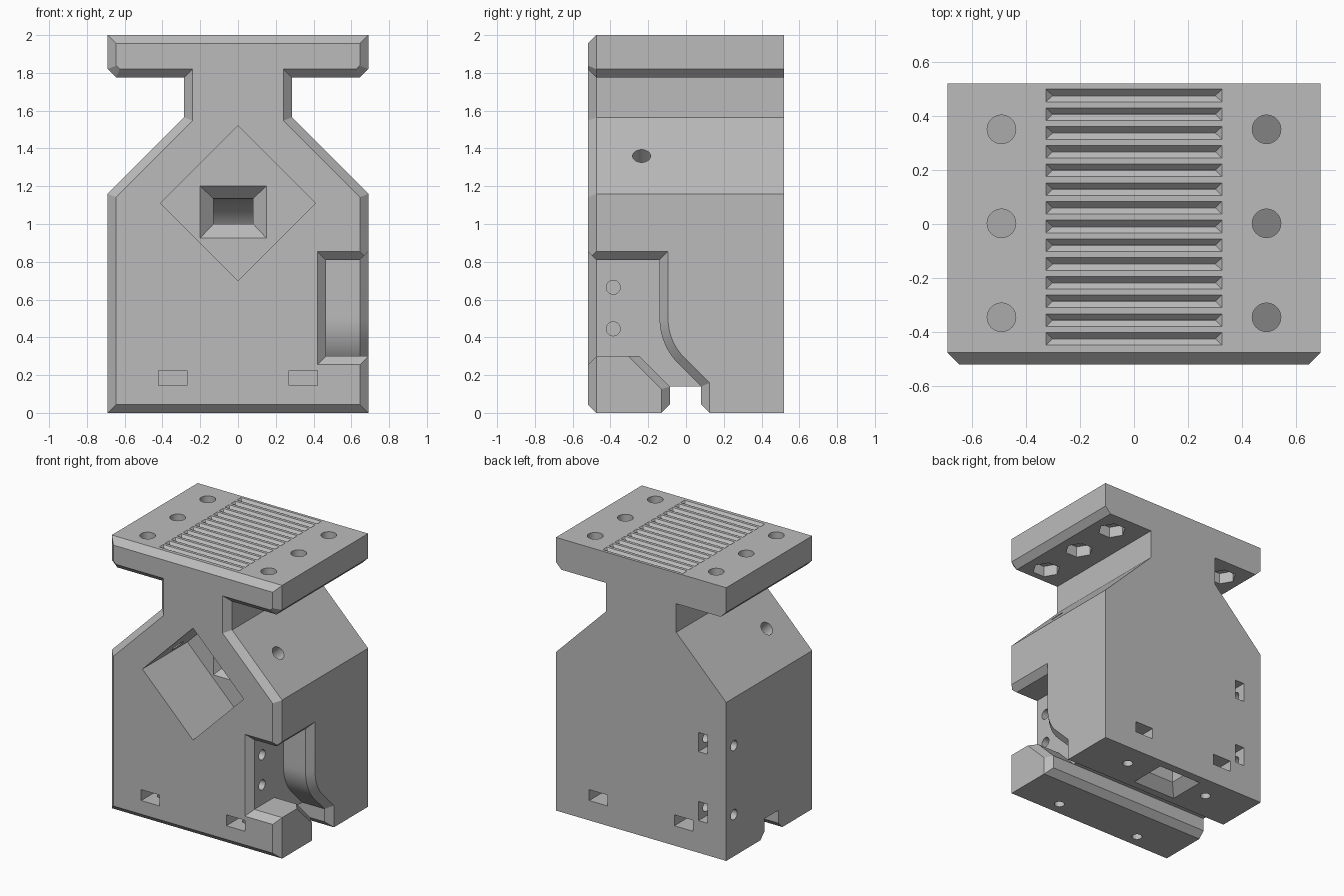
import bpy, bmesh
from math import sin, cos, pi
from mathutils import Vector

cube = bpy.data.objects.get("Cube")
if cube:
    bpy.data.objects.remove(cube)

grey = bpy.data.materials.new("plain grey")
grey.use_nodes = True
tone = (0.5, 0.5, 0.5, 1)
grey.diffuse_color = tone
grey.node_tree.nodes["Principled BSDF"].inputs["Base Color"].default_value = tone


def loft(name, rings):
    """Closed solid through rings that share a point count."""
    bm = bmesh.new()
    rows = [[bm.verts.new(p) for p in ring] for ring in rings]
    n = len(rows[0])
    for a, b in zip(rows, rows[1:]):
        for i in range(n):
            j = (i + 1) % n
            bm.faces.new((a[i], a[j], b[j], b[i]))
    bm.faces.new(rows[0])
    bm.faces.new(rows[-1])
    bmesh.ops.recalc_face_normals(bm, faces=bm.faces)
    mesh = bpy.data.meshes.new(name)
    bm.to_mesh(mesh)
    bm.free()
    ob = bpy.data.objects.new(name, mesh)
    bpy.context.collection.objects.link(ob)
    mesh.materials.append(grey)
    return ob


def cut(rings):
    """Subtract a lofted solid from the body and discard the cutter."""
    cutter = loft("cutter", rings)
    cutter.hide_render = True
    mod = body.modifiers.new("cut", 'BOOLEAN')
    mod.operation, mod.solver, mod.object = 'DIFFERENCE', 'EXACT', cutter
    deps = bpy.context.evaluated_depsgraph_get()
    result = bpy.data.meshes.new_from_object(body.evaluated_get(deps))
    body.modifiers.clear()
    old, body.data = body.data, result
    bpy.data.meshes.remove(old)
    bpy.data.objects.remove(cutter)


def rect(a0, a1, b0, b1):
    return [(a0, b0), (a1, b0), (a1, b1), (a0, b1)]


def at_x(pts, x):
    return [(x, a, b) for a, b in pts]


def at_y(pts, y):
    return [(a, y, b) for a, b in pts]


def at_z(pts, z):
    return [(a, b, z) for a, b in pts]


def drill(start, end, r, n=24):
    start, end = Vector(start), Vector(end)
    q = (end - start).to_track_quat('Z', 'Y')
    circle = [q @ Vector((r * cos(2 * pi * i / n), r * sin(2 * pi * i / n), 0)) for i in range(n)]
    cut([[p + c for c in circle] for p in (start, end)])


# Body: mirrored outline, with a chamfer around the front
C = 0.045


def outline(c):
    k = c * 0.414
    half = [(0.69 - c, c), (0.69 - c, 1.16 - k), (0.285 - c, 1.565 - k), (0.285 - c, 1.775 + c),
            (0.645 - k, 1.775 + c), (0.69 - c, 1.82 + k), (0.69 - c, 2 - c)]
    return half + [(-x, z) for x, z in reversed(half)]


body = loft("clamp_body", [at_y(outline(C), -0.52), at_y(outline(0), -0.475), at_y(outline(0), 0.52)])

# Diamond pocket in the front
s = 0.41
diamond = [(s, 1.11), (0, 1.11 + s), (-s, 1.11), (0, 1.11 - s)]
cut([at_y(diamond, -0.6), at_y(diamond, 0)])

# Rectangular duct with flared mouths, bending from pocket to underside
R, H, PY, PZ = 0.25, 0.0675, 0.07, 0.8175
duct = [at_y(rect(-0.21, 0.16, 0.915, 1.21), -0.01)]
for i in range(17):
    a = i / 16 * pi / 2
    ring = []
    for x, h in rect(-0.13, 0.08, -H, H):
        ring.append((x, PY + (R + h) * sin(a), PZ + (R + h) * cos(a)))
    duct.append(ring)
duct.append(at_z(rect(-0.13, 0.08, PY + R - H, PY + R + H), 0.07))
duct.append(at_z(rect(-0.21, 0.16, PY + R - 0.148, PY + R + 0.148), -0.01))
cut(duct)

# Cross slot under the base
slot = [(-0.14, -0.01), (-0.085, C), (-0.085, 0.14), (0.08, 0.14), (0.08, C), (0.135, -0.01)]
cut([at_x(slot, -0.9), at_x(slot, 0.9)])


# Side notch with a curved back that runs down into the slot
def notch(c):
    r = 0.34 - c
    arc = [(0.2 - r * cos(t * pi / 48), 0.5 - r * sin(t * pi / 48)) for t in range(13)]
    return ([(-0.7, 0.81 + c), (c - 0.14, 0.81 + c)] + arc +
            [(0.08 + c, 0.14 + c * 0.414), (0.08 + c, -0.1), (-0.085 - c, -0.1),
             (-0.085 - c, 0.14 - c * 0.3), (-0.245 - c * 1.3, 0.3), (-0.7, 0.3)])


cut([at_x(notch(0), 0.465), at_x(notch(0), 0.645), at_x(notch(C), 0.69), at_x(notch(C), 0.8)])
cut([at_y(rect(0.465, 0.8, 0.3, 0.81), -0.475), at_y(rect(0.41, 0.8, 0.245, 0.865), -0.53)])

# Grip grooves on top
for i in range(14):
    y = 0.475 - i * 0.0692
    cut([at_z(rect(-0.302, 0.302, y - 0.001, y + 0.001), 1.977),
         at_z(rect(-0.335, 0.335, y - 0.033, y + 0.033), 2.01)])

for side in (-1, 1):
    # Bolt holes through the top plate, with hexagonal nut seats beneath
    for y in (-0.345, 0.0025, 0.35):
        x = side * 0.49
        drill((x, y, 1.7), (x, y, 2.1), 0.053)
        drill((x, y, 1.7), (x, y, 1.855), 0.095, 6)
    # Slanted screw holes from the shoulders into the pocket
    drill((side * 0.55, -0.235, 1.42), (side * 0.29, -0.235, 1.16), 0.048)
    # Base screw holes and their nut slots
    for y, face in ((-0.38, -1), (0.345, 1)):
        x = side * 0.345
        drill((x, y, -0.1), (x, y, 0.3), 0.035)
        box = rect(x - 0.075, x + 0.075, 0.145, 0.225)
        cut([at_y(box, face * 0.6), at_y(box, face * 0.28)])

# Screw holes on the right side wall, with nut slots in the back
for z in (0.305, 0.81):
    drill((-0.8, 0.43, z), (-0.38, 0.43, z), 0.037)
    box = rect(-0.54, -0.465, z - 0.07, z + 0.07)
    cut([at_y(box, 0.6), at_y(box, 0.36)])

# Screw holes in the notch wall
for z in (0.445, 0.665):
    drill((0.6, -0.385, z), (0.2, -0.385, z), 0.037)

bpy.context.view_layer.objects.active = body
body.select_set(True)
bpy.ops.object.shade_smooth_by_angle(angle=0.45)
